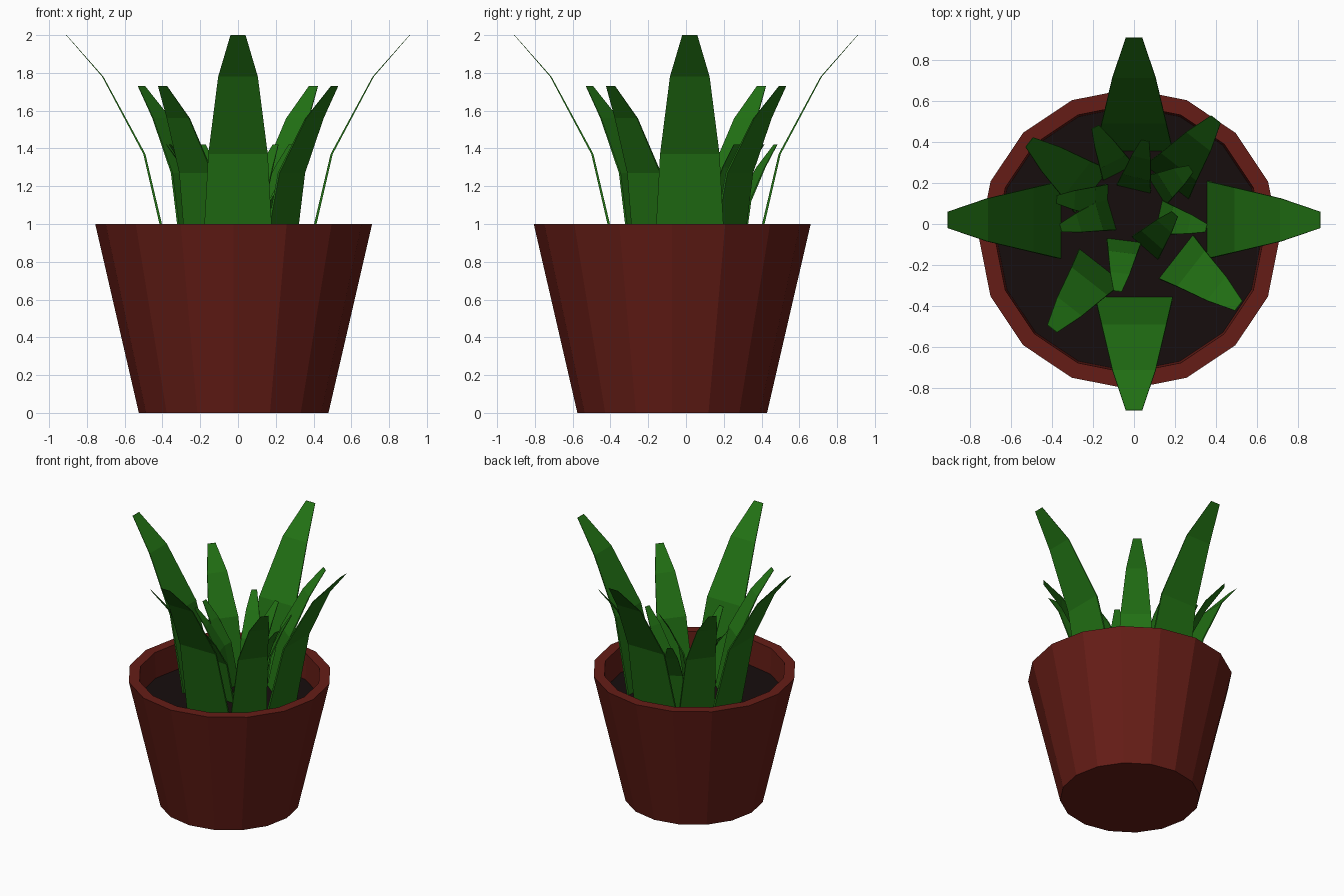
import bpy, bmesh, math
from mathutils import Vector

if "Cube" in bpy.data.objects:
    bpy.data.objects.remove(bpy.data.objects["Cube"])


def material(name, rgb):
    m = bpy.data.materials.new(name)
    m.diffuse_color = (*rgb, 1)
    m.use_nodes = True
    m.node_tree.nodes["Principled BSDF"].inputs["Base Color"].default_value = m.diffuse_color
    return m


RED = material("terracotta", (0.13, 0.012, 0.008))
SOIL = material("soil", (0.008, 0.004, 0.004))
GREEN = material("leaf", (0.016, 0.17, 0.007))
CX, CY, SIDES = -0.023, -0.073, 16
SOIL_Z = 0.8


def finish(bm, name, mat):
    bmesh.ops.recalc_face_normals(bm, faces=bm.faces)
    me = bpy.data.meshes.new(name)
    bm.to_mesh(me)
    bm.free()
    me.materials.append(mat)
    ob = bpy.data.objects.new(name, me)
    bpy.context.collection.objects.link(ob)
    return ob


def lathe(name, profile, mat):
    """Stack of 16-sided rings, capped at both ends."""
    bm = bmesh.new()
    rings = [[bm.verts.new((CX + r * math.cos(2 * math.pi * i / SIDES),
                            CY + r * math.sin(2 * math.pi * i / SIDES), z))
              for i in range(SIDES)] for r, z in profile]
    for a, b in zip(rings, rings[1:]):
        for i in range(SIDES):
            j = (i + 1) % SIDES
            bm.faces.new((a[i], a[j], b[j], b[i]))
    bm.faces.new(rings[0])
    bm.faces.new(rings[-1])
    return finish(bm, name, mat)


def leaf(name, base, tip, zs, widths, steps=(0, 0.25, 0.65, 1), thick=0.014):
    """Thin tapering blade bending outward from base to tip."""
    base, tip = Vector((*base, 0)), Vector((*tip, 0))
    out = (tip - base).normalized()
    side = Vector((-out.y, out.x, 0))
    bm = bmesh.new()
    rings = []
    for t, z, w in zip(steps, zs, widths):
        c = base.lerp(tip, t) + Vector((0, 0, z))
        th = thick * (1 - 0.8 * t)
        rings.append([bm.verts.new(c + side * sx * w / 2 - out * d)
                      for sx, d in ((-1, 0), (1, 0), (1, th), (-1, th))])
    for a, b in zip(rings, rings[1:]):
        for i in range(4):
            j = (i + 1) % 4
            bm.faces.new((a[i], a[j], b[j], b[i]))
    bm.faces.new(rings[0])
    bm.faces.new(rings[-1])
    return finish(bm, name, GREEN)


# Pot with flat rim and recessed soil
lathe("pot", [(0.502, 0), (0.733, 1), (0.655, 1), (0.645, SOIL_Z - 0.03)], RED)
lathe("soil", [(0.64, SOIL_Z - 0.025), (0.647, SOIL_Z)], SOIL)

# Four tall outer leaves
for i, (dx, dy) in enumerate(((0, -1), (1, 0), (0, 1), (-1, 0))):
    oy = 0.02 * abs(dx)
    leaf(f"outer_leaf_{i}", (0.365 * dx, 0.365 * dy + oy), (0.91 * dx, 0.91 * dy + oy),
         (SOIL_Z - 0.02, 1.37, 1.78, 2.0), (0.38, 0.315, 0.21, 0.08))

# Four medium diagonal leaves
for i in range(4):
    a = math.radians(52 + 90 * i)
    d = Vector((math.cos(a), math.sin(a)))
    leaf(f"middle_leaf_{i}", d * 0.27, d * 0.65,
         (SOIL_Z - 0.02, 1.27, 1.56, 1.73), (0.27, 0.22, 0.15, 0.06))

# Short inner leaves: base and tip positions
INNER = [((-0.05, -0.09), (-0.08, -0.33)), ((0.13, 0.03), (0.355, -0.02)),
         ((0.06, -0.11), (0.2, 0.05)), ((0.0, 0.18), (0.055, 0.41)),
         ((0.12, 0.17), (0.28, 0.27)), ((-0.14, 0.11), (-0.38, 0.12)),
         ((-0.12, 0.05), (-0.36, -0.02)), ((-0.08, 0.26), (-0.19, 0.475))]
for i, (b, t) in enumerate(INNER):
    leaf(f"inner_leaf_{i}", b, t, (SOIL_Z - 0.02, 1.12, 1.3, 1.42),
         (0.17, 0.14, 0.095, 0.04))
